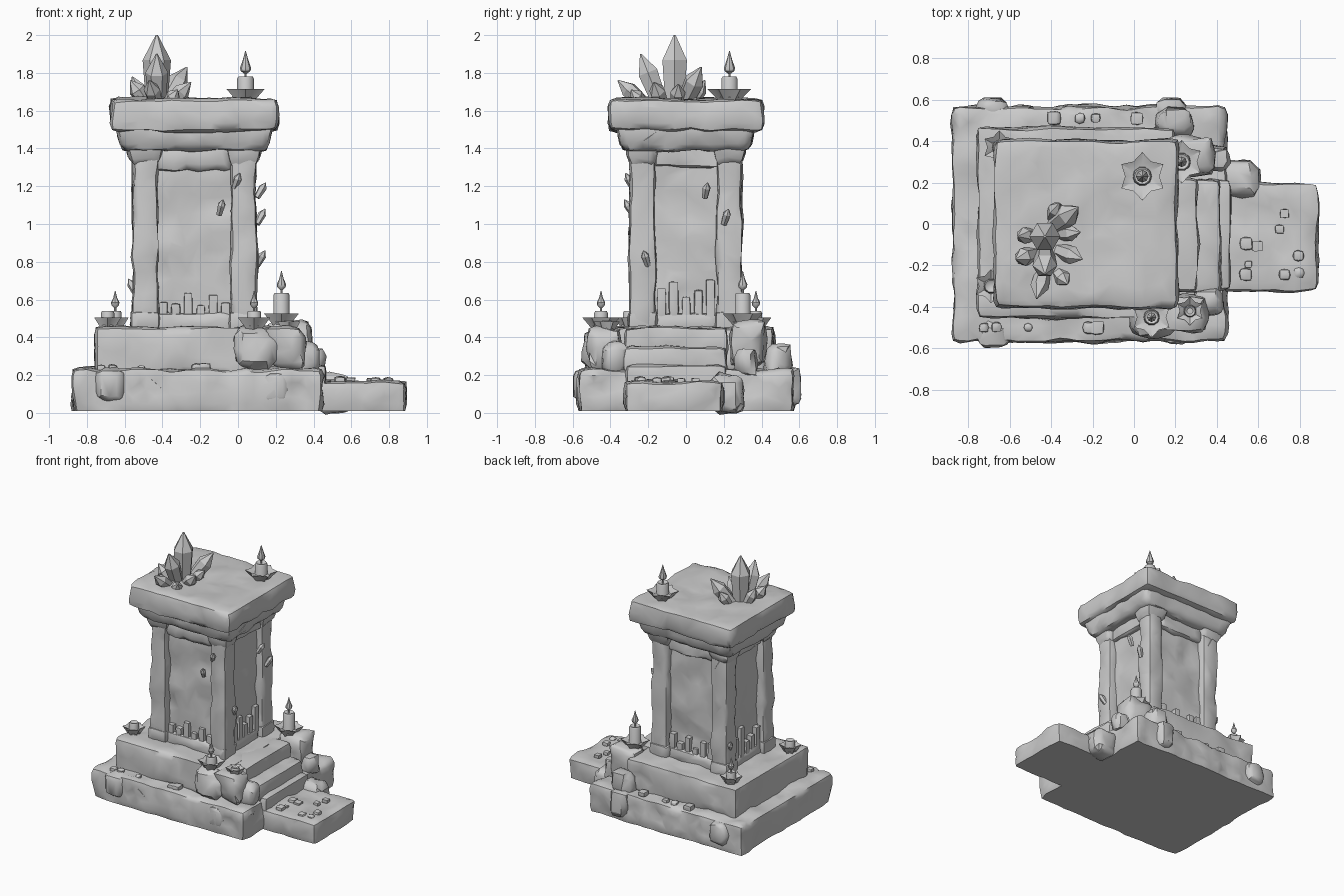
import bpy, bmesh, math, random
from mathutils import Vector, Matrix, noise

random.seed(7)
if "Cube" in bpy.data.objects:
    bpy.data.objects.remove(bpy.data.objects["Cube"], do_unlink=True)

stone = bpy.data.materials.new("grey stone")
stone.use_nodes = True
GREY = (0.6, 0.6, 0.6, 1)
stone.diffuse_color = GREY
stone.node_tree.nodes["Principled BSDF"].inputs["Base Color"].default_value = GREY


def finish(name, bm, angle=35, keep=None):
    """Turn a bmesh into a shaded object, thinned to chunky facets if asked."""
    bmesh.ops.recalc_face_normals(bm, faces=bm.faces)
    mesh = bpy.data.meshes.new(name)
    bm.to_mesh(mesh)
    bm.free()
    mesh.materials.append(stone)
    ob = bpy.data.objects.new(name, mesh)
    bpy.context.collection.objects.link(ob)
    bpy.ops.object.select_all(action='DESELECT')
    ob.select_set(True)
    bpy.context.view_layer.objects.active = ob
    if keep:
        mod = ob.modifiers.new("chunky facets", 'DECIMATE')
        mod.ratio = keep
        bpy.ops.object.modifier_apply(modifier=mod.name)
    bpy.ops.object.shade_smooth_by_angle(angle=math.radians(angle))
    return ob


def rock(name, x, y, z, rough=0.02, worn=0.035, flat_base=False, flare=0):
    """Weathered stone block between the given x, y and z ranges."""
    lo, hi = Vector((x[0], y[0], z[0])), Vector((x[1], y[1], z[1]))
    mid, half = (lo + hi) / 2, (hi - lo) / 2
    bm = bmesh.new()
    bmesh.ops.create_cube(bm, size=2)
    for v in bm.verts:
        v.co = Vector(c * h for c, h in zip(v.co, half))
    # slice into a grid
    for axis in range(3):
        n = max(3, round(2 * half[axis] / 0.04))
        normal = Vector((axis == 0, axis == 1, axis == 2))
        for i in range(1, n):
            bmesh.ops.bisect_plane(bm, geom=bm.verts[:] + bm.edges[:] + bm.faces[:],
                                   plane_co=normal * half[axis] * (2 * i / n - 1), plane_no=normal)
    offset = Vector((random.uniform(0, 50) for _ in range(3)))
    for v in bm.verts:
        p = v.co.copy()
        on_base = flat_base and p.z < -half.z + 0.001
        # worn edges: uneven corner radius
        chip = noise.noise(p * 6 + offset)
        r = min(worn * (1 + 0.9 * chip), min(half) * 0.9)
        inner = Vector(max(-h + r, min(h - r, c)) for c, h in zip(p, half))
        out = (p - inner).normalized()
        q = inner + out * r
        # broad dents and fine bumps
        bump = noise.noise(p * 5.5 + offset * 2) * 0.9 + noise.noise(p * 13 + offset) * 0.5
        q += out * (bump * rough - rough * 0.1)
        if flare:
            q.xy *= 1 + flare * (p.z / half.z)
        if on_base:
            q.z = -half.z
        v.co = q + mid
    bmesh.ops.triangulate(bm, faces=bm.faces)
    return finish(name, bm, 38, 0.4)


def lathe(name, profile, at, sides=10, wobble=0):
    """Spin (radius, height) pairs round z; wobble makes a petalled rim."""
    bm = bmesh.new()
    rings = []
    for r, h in profile:
        ring = []
        for i in range(sides):
            a = math.tau * i / sides
            w = 1 + (wobble if i % 2 else -wobble)
            ring.append(bm.verts.new((at[0] + r * w * math.cos(a), at[1] + r * w * math.sin(a), at[2] + h)))
        rings.append(ring)
    for low, high in zip(rings, rings[1:]):
        for i in range(sides):
            j = (i + 1) % sides
            bm.faces.new((low[i], low[j], high[j], high[i]))
    bm.faces.new(rings[0])
    bm.faces.new(rings[-1])
    return finish(name, bm)


def crystal(name, base, tip, radius):
    """Six-sided crystal with a pointed end, leaning from base to tip."""
    base, tip = Vector(base), Vector(tip)
    axis = tip - base
    turn = axis.to_track_quat('Z', 'Y').to_matrix().to_4x4()
    bm = bmesh.new()
    rings = []
    for t, s in ((0, 0.75), (0.65, 1), (1, 0.08)):
        rings.append([bm.verts.new((radius * s * math.cos(math.tau * i / 6),
                                    radius * s * math.sin(math.tau * i / 6), axis.length * t)) for i in range(6)])
    for low, high in zip(rings, rings[1:]):
        for i in range(6):
            bm.faces.new((low[i], low[i - 1], high[i - 1], high[i]))
    bm.faces.new(rings[0])
    bm.faces.new(rings[-1])
    bm.transform(Matrix.Translation(base) @ turn)
    return finish(name, bm, 15)


def candle(name, x, y, z, body, r=0.042, flame=0.1, dish=0.09):
    """Candle on a ragged wax dish, with an optional flame."""
    at = (x, y, z)
    lathe(name + "_dish", [(dish * 0.45, -0.02), (dish * 0.7, 0.01), (dish, 0.045), (dish * 0.5, 0.025)], at, 12, 0.17)
    lathe(name + "_wax", [(r * 1.25, 0), (r, 0.03), (r, body - 0.012), (r * 0.85, body), (r * 0.5, body - 0.008)], at)
    if flame:
        lathe(name + "_flame", [(0.006, body - 0.01), (0.006, body + 0.015), (flame * 0.22, body + 0.03),
                                (flame * 0.25, body + 0.045), (flame * 0.12, body + flame * 0.75),
                                (0.002, body + flame + 0.015)], at, 8)


# Stepped base
rock("base_slab", (-0.88, 0.445), (-0.57, 0.57), (0.01, 0.235), 0.025, 0.03, True)
rock("upper_tier", (-0.755, 0.2), (-0.455, 0.465), (0.2, 0.455), 0.02, 0.03)
rock("low_step", (0.38, 0.89), (-0.325, 0.2), (0.01, 0.165), 0.02, 0.03, True)
rock("middle_step", (0.1, 0.47), (-0.32, 0.22), (0.1, 0.255), 0.015, 0.025)
rock("high_step", (0.1, 0.42), (-0.33, 0.22), (0.2, 0.35), 0.015, 0.025)
rock("top_step", (0.0, 0.31), (-0.33, 0.22), (0.3, 0.455), 0.015, 0.025)

# Boulders flanking the stairs and bulging from the base
boulders = [(0.25, -0.43, 0.34, 0.11, 0.11), (0.09, -0.45, 0.35, 0.11, 0.11), (0.36, -0.38, 0.29, 0.08, 0.09),
            (0.26, 0.33, 0.37, 0.12, 0.12), (0.38, 0.32, 0.27, 0.08, 0.08), (0.49, 0.22, 0.1, 0.11, 0.1),
            (0.2, 0.49, 0.27, 0.09, 0.1), (-0.68, -0.53, 0.14, 0.08, 0.09), (-0.68, 0.54, 0.14, 0.08, 0.09),
            (0.18, 0.54, 0.14, 0.08, 0.1), (0.2, -0.52, 0.13, 0.08, 0.09)]
for i, (x, y, z, w, h) in enumerate(boulders):
    rock(f"boulder_{i + 1}", (x - w, x + w), (y - w * 0.8, y + w * 0.8), (z - h, z + h), 0.03, 0.06)

# Rubble on the steps and ledges
for i in range(18):
    if i < 9:
        x, y, z = random.uniform(0.5, 0.84), random.uniform(-0.27, 0.15), 0.165
    else:
        x, y, z = random.uniform(-0.8, 0.3), random.choice((-0.5, 0.51)), 0.235
    s = random.uniform(0.015, 0.035)
    rock(f"rubble_{i + 1}", (x - s, x + s), (y - s, y + s), (z - 0.012, z + s * 0.9), 0.01, 0.012)

# Column: recessed core with a pillar at each corner
CX = -0.23
rock("column_core", (CX - 0.275, CX + 0.275), (-0.245, 0.245), (0.42, 1.46), 0.022, 0.03)
for sx in (-1, 1):
    for sy in (-1, 1):
        side = ("left" if sx > 0 else "right") + ("_back" if sy > 0 else "_front")
        px, py = CX + sx * 0.26, sy * 0.23
        rock("pillar_" + side, (px - 0.07, px + 0.07), (py - 0.07, py + 0.07), (0.43, 1.42), 0.016, 0.028)
        rock("pillar_foot_" + side, (px - 0.08, px + 0.08), (py - 0.08, py + 0.08), (0.43, 0.54), 0.015, 0.025)
        rock("pillar_head_" + side, (px - 0.088, px + 0.088), (py - 0.082, py + 0.082), (1.3, 1.42), 0.012, 0.03, flare=0.2)

# Lintels, sills and broken upright blocks in the panels
for s, face in ((-1, "front"), (1, "back")):
    rock("lintel_" + face, (CX - 0.2, CX + 0.2), (s * 0.25 - 0.035, s * 0.25 + 0.035), (1.28, 1.43), 0.022, 0.03)
    rock("sill_" + face, (CX - 0.2, CX + 0.2), (s * 0.25 - 0.03, s * 0.25 + 0.03), (0.43, 0.53), 0.015)
    for i in range(6):
        x = CX - 0.165 + i * 0.066
        rock(f"panel_block_{face}_{i}", (x - 0.024, x + 0.024), (s * 0.245 - 0.025, s * 0.245 + 0.025),
             (0.5, random.uniform(0.57, 0.66)), 0.006, 0.008)
for s, face in ((-1, "right"), (1, "left")):
    x = CX + s * 0.28
    rock("lintel_" + face, (x - 0.035, x + 0.035), (-0.17, 0.17), (1.3, 1.43), 0.022, 0.03)
    rock("sill_" + face, (x - 0.03, x + 0.03), (-0.17, 0.17), (0.43, 0.53), 0.015)
    for i in range(5):
        y = -0.13 + i * 0.065
        rock(f"panel_block_{face}_{i}", (x - 0.028, x + 0.024), (y - 0.024, y + 0.024),
             (0.5, random.uniform(0.6, 0.74)), 0.006, 0.008)

# Jagged splinters on the column edges
for i, (x, y, z) in enumerate([(0.1, 0.1, 1.19), (0.1, 0.2, 1.05), (0.1, -0.2, 0.83), (-0.1, -0.28, 1.1),
                               (-0.02, -0.28, 1.24), (-0.54, 0.24, 0.68)]):
    out = Vector((x - CX, y, 0)).normalized() * 0.05
    crystal(f"splinter_{i + 1}", (x, y, z - 0.05), (x + out.x, y + out.y, z + 0.03), 0.022)

# Capital
rock("capital_neck", (CX - 0.4, CX + 0.4), (-0.355, 0.355), (1.385, 1.53), 0.018, 0.035, flare=0.04)
rock("capital_slab", (CX - 0.445, CX + 0.445), (-0.41, 0.41), (1.49, 1.665), 0.018, 0.035)

# Crystal cluster
cluster = [((-0.43, -0.06), (-0.43, -0.06, 2.0), 0.075), ((-0.4, -0.02), (-0.27, 0.08, 1.83), 0.055),
           ((-0.43, -0.13), (-0.43, -0.24, 1.9), 0.06), ((-0.47, -0.14), (-0.57, -0.17, 1.76), 0.045),
           ((-0.38, -0.12), (-0.25, -0.17, 1.75), 0.045), ((-0.43, -0.2), (-0.47, -0.36, 1.76), 0.045),
           ((-0.48, -0.05), (-0.56, -0.06, 1.78), 0.04), ((-0.38, -0.05), (-0.26, -0.04, 1.74), 0.04),
           ((-0.4, 0.02), (-0.36, 0.1, 1.76), 0.04), ((-0.38, -0.22), (-0.32, -0.29, 1.71), 0.04)]
for i, ((x, y), tip, r) in enumerate(cluster):
    crystal(f"crystal_{i + 1}", (x, y, 1.62), tip, r)

# Candles
candle("top_candle", 0.04, 0.23, 1.67, 0.11, 0.045, 0.12, 0.1)
candle("tall_candle", 0.23, 0.3, 0.48, 0.155, 0.043, 0.1)
candle("front_candle", 0.085, -0.45, 0.46, 0.08, 0.038, 0.09, 0.085)
candle("back_candle", -0.65, 0.37, 0.46, 0.08, 0.034, 0.09, 0.07)
candle("burnt_candle", -0.69, -0.3, 0.46, 0.08, 0.035, 0, 0.07)
candle("burnt_stub", 0.27, -0.42, 0.44, 0.05, 0.03, 0, 0.06)
